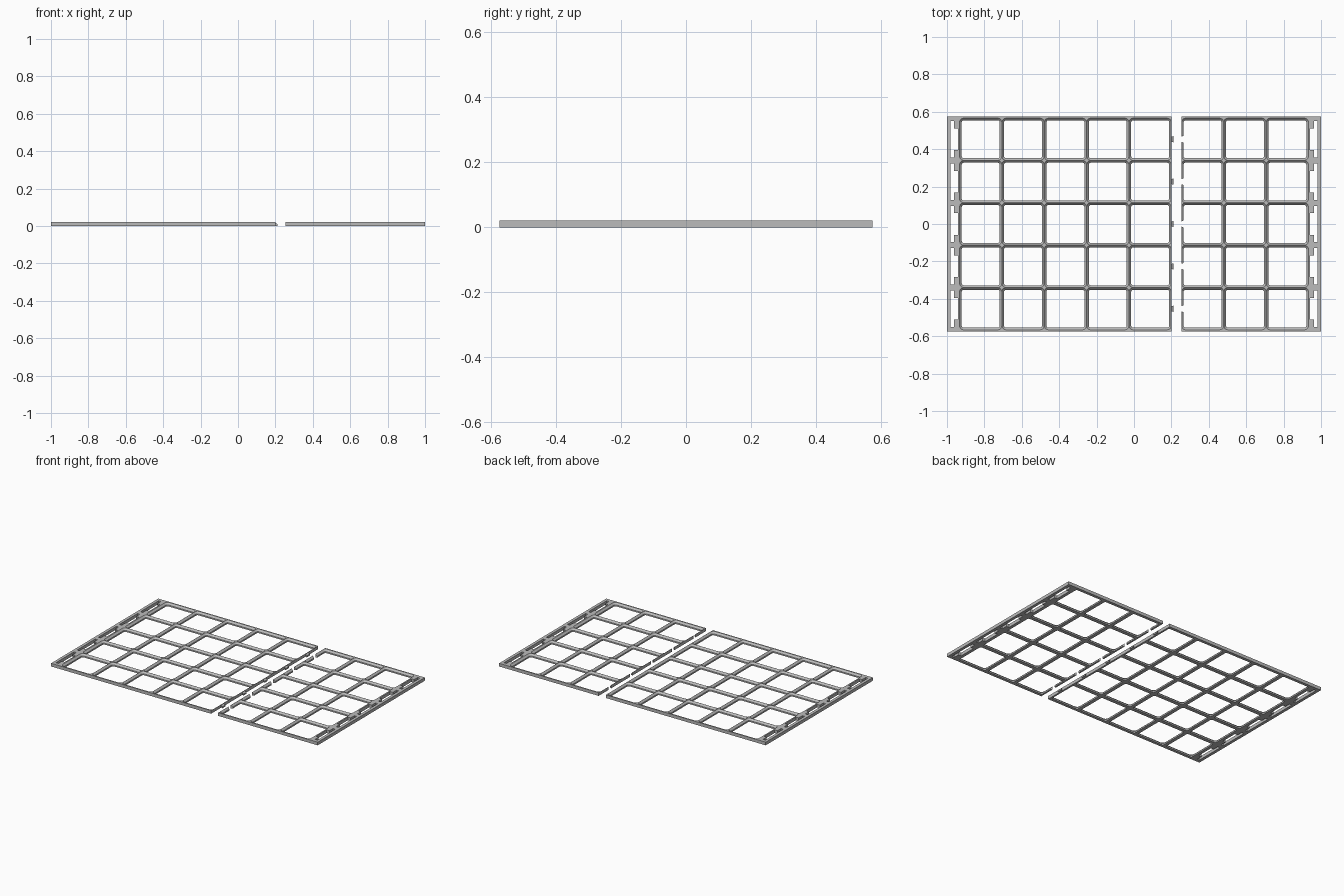
import bpy, bmesh, math

if "Cube" in bpy.data.objects:
    bpy.data.objects.remove(bpy.data.objects["Cube"])

P = 0.2265            # cell pitch
H = 0.0215            # plate height
LIP = 0.0097          # height where the sloped lip starts
SLOPE = 0.0116        # horizontal run of the lip
HALF_Y = 0.574
MARGIN = 0.067        # end rail width
ROWS = [(i - 2) * P for i in range(5)]

gray = bpy.data.materials.new("light_gray")
gray.diffuse_color = (0.5, 0.5, 0.5, 1)
gray.use_nodes = True
gray.node_tree.nodes["Principled BSDF"].inputs["Base Color"].default_value = gray.diffuse_color


def finish(name, bm):
    bmesh.ops.recalc_face_normals(bm, faces=bm.faces)
    me = bpy.data.meshes.new(name)
    bm.to_mesh(me)
    bm.free()
    me.materials.append(gray)
    ob = bpy.data.objects.new(name, me)
    bpy.context.collection.objects.link(ob)
    return ob


def loft(bm, loops):
    """Closed solid through loops of equal point count."""
    rings = [[bm.verts.new(p) for p in loop] for loop in loops]
    n = len(rings[0])
    for a, b in zip(rings, rings[1:]):
        for i in range(n):
            j = (i + 1) % n
            bm.faces.new((a[i], a[j], b[j], b[i]))
    bm.faces.new(rings[0][::-1])
    bm.faces.new(rings[-1])


def prism(bm, pts, z0, z1):
    loft(bm, [[(x, y, z) for x, y in pts] for z in (z0, z1)])


def rect(x0, x1, y0, y1):
    return [(x0, y0), (x1, y0), (x1, y1), (x0, y1)]


def rounded(cx, cy, half, r, z, seg=5):
    pts = []
    for q, (sx, sy) in enumerate([(1, 1), (-1, 1), (-1, -1), (1, -1)]):
        for k in range(seg + 1):
            a = (q + k / seg) * math.pi / 2
            pts.append((cx + sx * (half - r) + r * math.cos(a),
                        cy + sy * (half - r) + r * math.sin(a), z))
    return pts


def cell_cutter(bm, cx, cy):
    top = P / 2 - 0.0004
    low = top - SLOPE
    loft(bm, [rounded(cx, cy, low, 0.010, -0.01), rounded(cx, cy, low, 0.010, LIP),
              rounded(cx, cy, top, 0.0216, H), rounded(cx, cy, top, 0.0216, H + 0.01)])


def slot_points(side, cy):
    """Clip slot in the end rail: long slit with a wider middle."""
    x0, x1, x2 = side * 0.980, side * 0.963, side * 0.942
    a, b = 0.097, 0.058
    return [(x, cy + y) for x, y in
            [(x0, -a), (x1, -a), (x1, -b), (x2, -b), (x2, b), (x1, b), (x1, a), (x0, a)]]


def plate(name, side, columns, dovetails):
    inner = side * (1 - MARGIN - columns * P)
    bm = bmesh.new()
    prism(bm, rect(min(side, inner), max(side, inner), -HALF_Y, HALF_Y), 0, H)
    ob = finish(name, bm)
    cut = bmesh.new()
    for cy in ROWS:
        for c in range(columns):
            cell_cutter(cut, side * (1 - MARGIN - (c + 0.5) * P), cy)
        prism(cut, slot_points(side, cy), -0.01, H + 0.01)
    cutters = [finish(name + "_cell_cutter", cut)]
    # dovetail sockets through the inner edge
    if dovetails:
        cut = bmesh.new()
        for cy in ROWS:
            prism(cut, [(inner - 0.003, cy - 0.012), (inner + 0.0135, cy - 0.019),
                        (inner + 0.0135, cy + 0.019), (inner - 0.003, cy + 0.012)],
                  -0.01, H + 0.01)
        cutters.append(finish(name + "_socket_cutter", cut))
    for c in cutters:
        mod = ob.modifiers.new("cut", 'BOOLEAN')
        mod.operation = 'DIFFERENCE'
        mod.solver = 'EXACT'
        mod.object = c
    bpy.context.view_layer.update()
    dg = bpy.context.evaluated_depsgraph_get()
    mesh = bpy.data.meshes.new_from_object(ob.evaluated_get(dg))
    ob.modifiers.clear()
    ob.data = mesh
    for c in cutters:
        bpy.data.objects.remove(c)
    return inner


# the two grid plates
edge = plate("large_grid_plate", -1, 5, False)
plate("small_grid_plate", 1, 3, True)

# dovetail tabs on the large plate, sloped like the lip
bm = bmesh.new()
for cy in ROWS:
    x0, x1 = edge - 0.002, edge + SLOPE
    pts = [(x0, cy - 0.012), (x1, cy - 0.017), (x1, cy + 0.017), (x0, cy + 0.012)]
    loft(bm, [[(x, y, 0) for x, y in pts],
              [(x, y, LIP if x == x1 else H - 0.002) for x, y in pts]])
finish("dovetail_tabs", bm)
